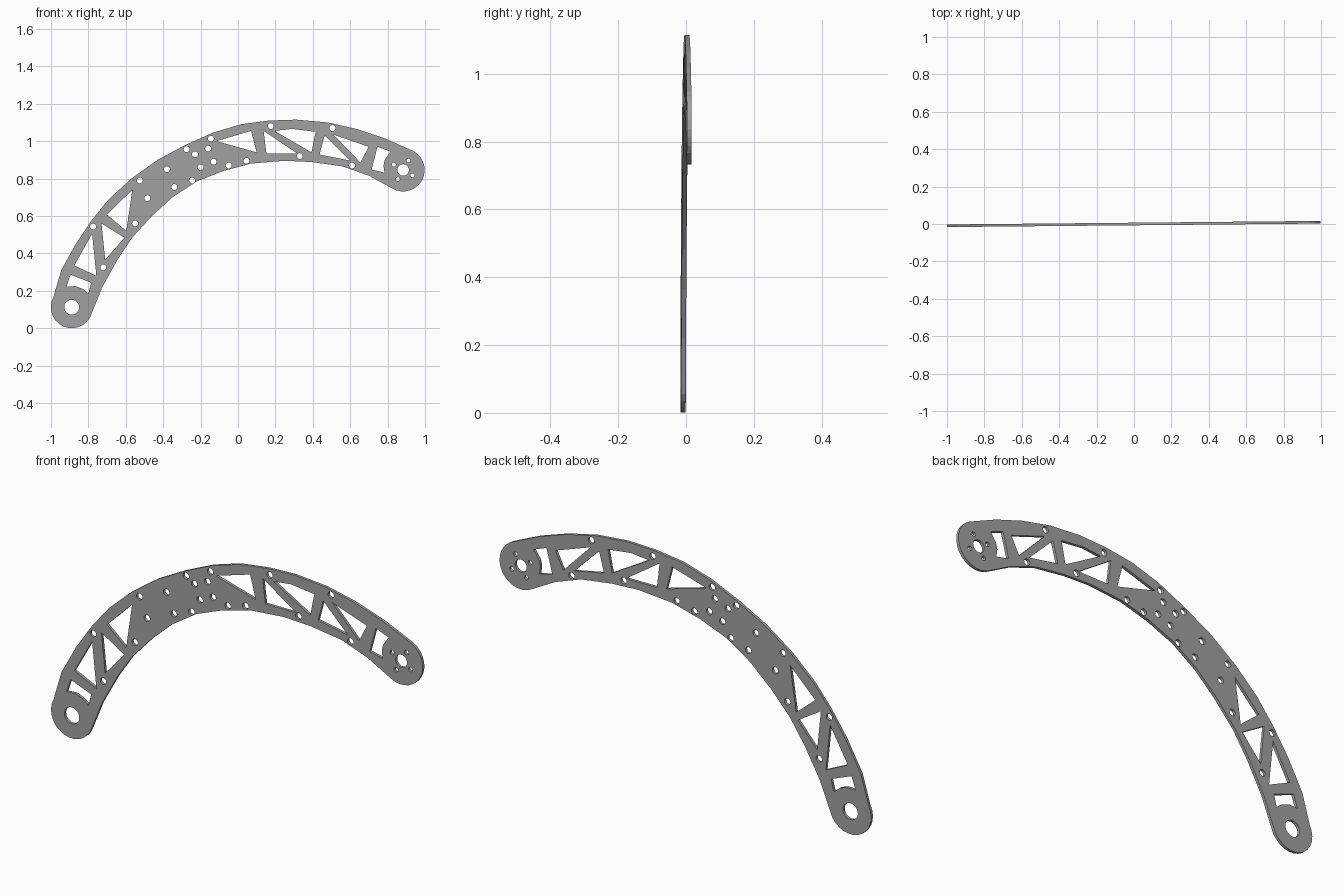
import bpy
import bmesh
from math import cos, sin, radians

default_cube = bpy.data.objects.get("Cube")
if default_cube:
    bpy.data.objects.remove(default_cube, do_unlink=True)

THICKNESS = 0.014
LEAN = 0.0095          # slight turn of the whole plate about z
LOW_END = (-0.889, 0.112)
HIGH_END = (0.883, 0.846)


def arc(centre, radius, start, end, steps):
    """Points along an arc, angles in degrees, both ends included."""
    angles = [radians(start + (end - start) * i / steps) for i in range(steps + 1)]
    return [(centre[0] + radius * cos(a), centre[1] + radius * sin(a)) for a in angles]


def circle(centre, radius, sides=16):
    return arc(centre, radius, 0, 360, sides)[:-1]


def add_loop(curve, points):
    """Add one closed straight-sided loop to the filled profile."""
    spline = curve.splines.new("POLY")
    spline.points.add(len(points) - 1)
    for target, (x, z) in zip(spline.points, points):
        target.co = (x, z, 0, 1)
    spline.use_cyclic_u = True


# Curved outer and inner edges of the arm, joined by the rounded ends
outer_edge = [
    (-.945, .31), (-.865, .455), (-.78, .58), (-.69, .69), (-.57, .8),
    (-.43, .9), (-.28, .98), (-.135, 1.045), (.015, 1.09), (.165, 1.11),
    (.31, 1.115), (.48, 1.1), (.635, 1.065), (.785, 1.015),
]
inner_edge = [
    (.7, .815), (.56, .865), (.395, .888), (.25, .895), (.07, .88),
    (-.08, .84), (-.22, .785), (-.35, .7), (-.46, .6), (-.565, .485),
    (-.645, .365), (-.725, .22),
]
outline = (outer_edge
           + arc(HIGH_END, 0.115, 62, -123, 14)
           + inner_edge
           + arc(LOW_END, 0.112, -16, -209, 14))

# Truss windows on the lower and the upper half of the arm
lower_windows = [
    [(-.895, .286), (-.785, .243), (-.8, .185), (-.83, .21), (-.87, .225), (-.917, .222)],
    [(-.78, .505), (-.875, .335), (-.757, .28)],
    [(-.73, .56), (-.607, .484), (-.71, .366)],
    [(-.565, .74), (-.7, .607), (-.597, .52)],
]
upper_windows = [
    [(-.115, 1), (.07, 1.055), (.1, .94)],
    [(.137, 1.055), (.318, .933), (.152, .933)],
    [(.195, 1.055), (.29, 1.065), (.415, 1.05), (.393, .94)],
    [(.463, 1.03), (.596, .897), (.436, .928)],
    [(.51, 1.035), (.698, .97), (.655, .885)],
    [(.746, .97), (.815, .944), (.785, .9), (.778, .87), (.783, .832), (.714, .848)],
]

# Bolt holes along the rims and across the solid middle
bolt_holes = [
    (-.775, .543), (-.72, .325), (-.55, .56), (-.525, .79), (-.485, .695),
    (-.38, .85), (-.34, .755), (-.245, .79), (-.275, .957), (-.23, .93),
    (-.16, .96), (-.145, 1.013), (-.2, .86), (-.13, .89), (-.05, .87),
    (.045, .895), (.175, 1.08), (.33, .92), (.505, 1.07), (.61, .87),
]

profile = bpy.data.curves.new("arm_profile", "CURVE")
profile.dimensions = "2D"
profile.fill_mode = "BOTH"
profile.extrude = THICKNESS / 2

add_loop(profile, outline)
for window in lower_windows + upper_windows:
    add_loop(profile, window)
for centre in bolt_holes:
    add_loop(profile, circle(centre, 0.016))

# Pivot holes in both ends, with a ring of four small holes at the upper one
add_loop(profile, circle(LOW_END, 0.04, 24))
add_loop(profile, circle(HIGH_END, 0.031, 24))
for centre in arc(HIGH_END, 0.057, 60, 330, 3):
    add_loop(profile, circle(centre, 0.011, 12))

# Turn the filled profile into one clean solid plate
helper = bpy.data.objects.new("profile_helper", profile)
bpy.context.collection.objects.link(helper)
depsgraph = bpy.context.evaluated_depsgraph_get()
mesh = bpy.data.meshes.new_from_object(helper.evaluated_get(depsgraph))
bpy.data.objects.remove(helper, do_unlink=True)

bm = bmesh.new()
bm.from_mesh(mesh)
bmesh.ops.remove_doubles(bm, verts=bm.verts, dist=0.0001)
bmesh.ops.recalc_face_normals(bm, faces=bm.faces)
for face in bm.faces:
    face.smooth = False
    face.material_index = 0
bm.to_mesh(mesh)
bm.free()

# Single plain grey finish
grey = bpy.data.materials.new("plate_grey")
grey.use_nodes = True
colour = (0.36, 0.36, 0.36, 1)
grey.diffuse_color = colour
for node in grey.node_tree.nodes:
    if node.type == "BSDF_PRINCIPLED":
        node.inputs["Base Color"].default_value = colour
mesh.materials.clear()
mesh.materials.append(grey)

# Stand the plate upright
arm = bpy.data.objects.new("truss_arm_plate", mesh)
arm.rotation_euler = (radians(90), 0, LEAN)
bpy.context.collection.objects.link(arm)
